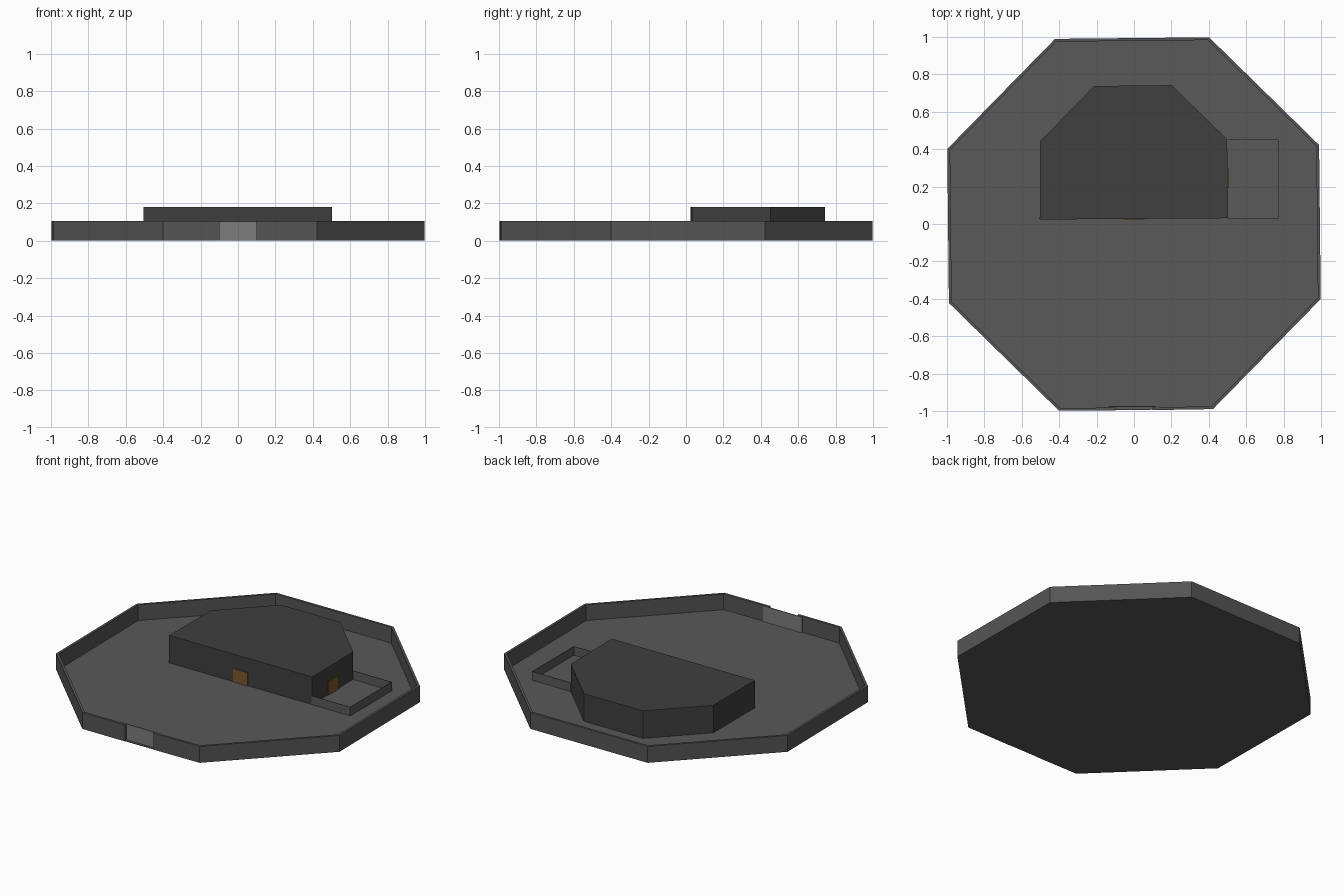
import bpy, bmesh
from math import cos, sin, radians

if "Cube" in bpy.data.objects:
    bpy.data.objects.remove(bpy.data.objects["Cube"])

TURN = 0.6  # slight turn of the octagons, degrees


def octagon(apothem, cx=0, cy=0):
    # starts at the front right corner, runs counter-clockwise
    r = apothem / cos(radians(22.5))
    return [(cx + r * cos(radians(-67.5 + TURN + 45 * i)),
             cy + r * sin(radians(-67.5 + TURN + 45 * i))) for i in range(8)]


def colour(name, rgb):
    m = bpy.data.materials.new(name)
    m.diffuse_color = (*rgb, 1)
    m.use_nodes = True
    m.node_tree.nodes["Principled BSDF"].inputs["Base Color"].default_value = m.diffuse_color
    return m


def prism(name, polys, z0, z1, mat):
    # extrude one or more joined footprints
    bm = bmesh.new()
    for p in polys:
        bm.faces.new([bm.verts.new((x, y, z0)) for x, y in p])
    bmesh.ops.remove_doubles(bm, verts=bm.verts, dist=1e-5)
    ext = bmesh.ops.extrude_face_region(bm, geom=bm.faces[:], use_keep_orig=True)
    for v in ext["geom"]:
        if isinstance(v, bmesh.types.BMVert):
            v.co.z = z1
    bmesh.ops.recalc_face_normals(bm, faces=bm.faces)
    me = bpy.data.meshes.new(name)
    bm.to_mesh(me)
    bm.free()
    me.materials.append(mat)
    ob = bpy.data.objects.new(name, me)
    bpy.context.collection.objects.link(ob)
    return ob


def box(name, x0, x1, y0, y1, z0, z1, mat):
    return prism(name, [[(x0, y0), (x1, y0), (x1, y1), (x0, y1)]], z0, z1, mat)


stone = colour("stone", (0.09, 0.09, 0.09))
floor_grey = colour("floor_grey", (0.1, 0.1, 0.1))
house_grey = colour("house_grey", (0.05, 0.05, 0.05))
gate_grey = colour("gate_grey", (0.2, 0.2, 0.2))
wood = colour("wood", (0.2, 0.09, 0.025))

# thin courtyard floor
outer = octagon(0.994)
inner = octagon(0.979)
prism("floor", [outer], 0, 0.004, floor_grey)

# perimeter wall, open at the front for the gate
out_path = [(0.1, -0.995)] + outer + [(-0.1, -0.997)]
in_path = [(0.1, -0.98)] + inner + [(-0.1, -0.982)]
quads = [[out_path[i], out_path[i + 1], in_path[i + 1], in_path[i]] for i in range(9)]
prism("perimeter_wall", quads, 0, 0.105, stone)

# sliding gate just inside the opening
box("gate", -0.137, 0.137, -0.979, -0.973, 0.004, 0.104, gate_grey)

# main building: octagon with its front half cut off
o = octagon(0.5, 0, 0.24)
prism("building", [[(-0.505, 0.024), (0.503, 0.031)] + o[2:6] + [(-0.503, 0.05)]],
      0.002, 0.18, house_grey)

# doors
box("front_door", -0.052, 0.052, 0.022, 0.04, 0.004, 0.09, wood)
box("side_door", 0.49, 0.506, 0.193, 0.297, 0.004, 0.09, wood)

# low pen beside the building
for name, b in {"pen_front": (0.5, 0.772, 0.03, 0.033),
                "pen_back": (0.5, 0.772, 0.449, 0.452),
                "pen_side": (0.769, 0.772, 0.03, 0.452)}.items():
    box(name, *b, 0.003, 0.06, floor_grey)
